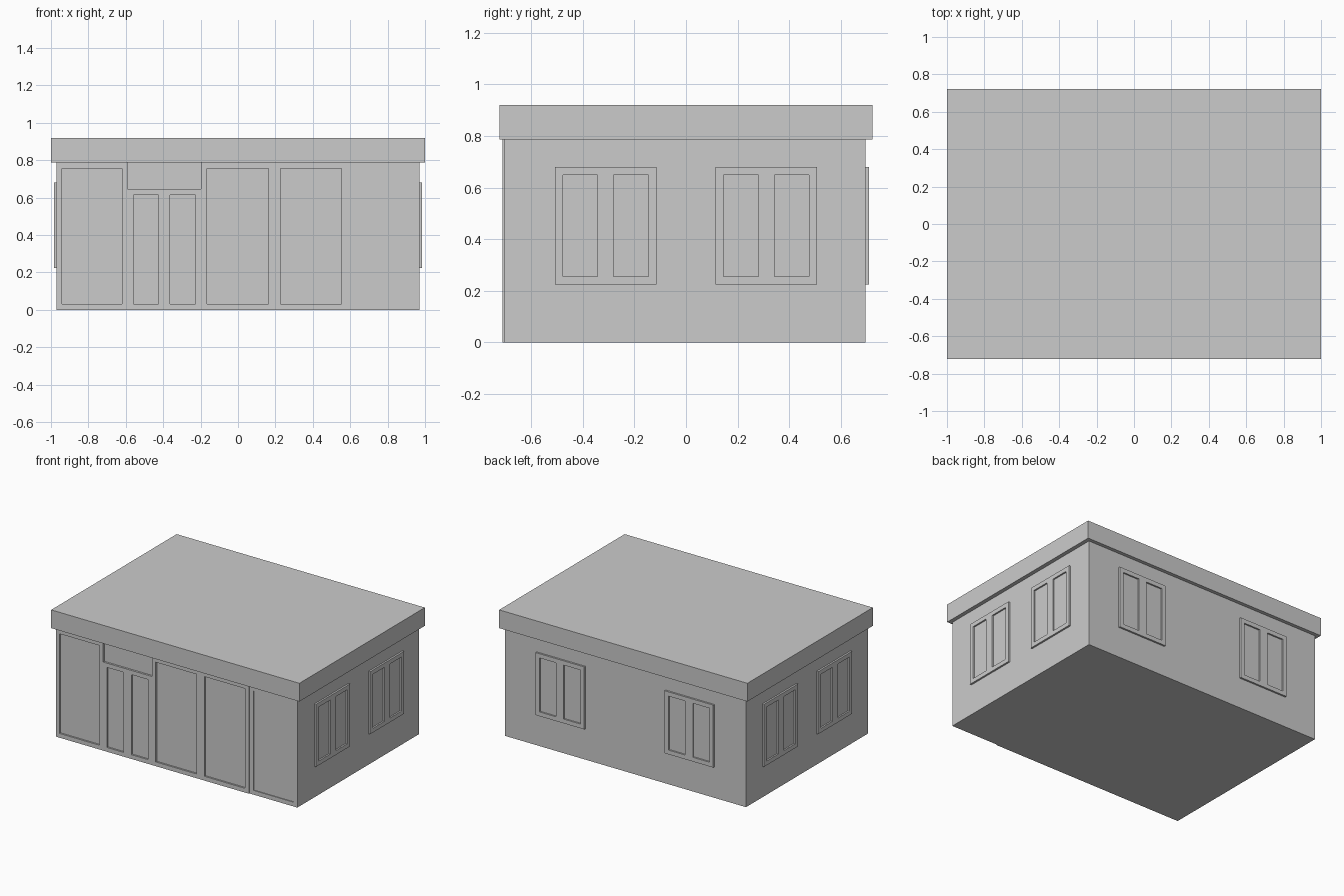
import bpy, bmesh, math
from mathutils import Matrix

if "Cube" in bpy.data.objects:
    bpy.data.objects.remove(bpy.data.objects["Cube"])


def box(name, x0, x1, y0, y1, z0, z1, matrix=Matrix()):
    bm = bmesh.new()
    bmesh.ops.create_cube(bm, size=1)
    for v in bm.verts:
        v.co.x = x1 if v.co.x > 0 else x0
        v.co.y = y1 if v.co.y > 0 else y0
        v.co.z = z1 if v.co.z > 0 else z0
    bm.transform(matrix)
    me = bpy.data.meshes.new(name)
    bm.to_mesh(me)
    bm.free()
    ob = bpy.data.objects.new(name, me)
    bpy.context.collection.objects.link(ob)
    return ob


def framed(name, x0, x1, z0, z1, wall, depth, panes=1, matrix=Matrix()):
    """Frame standing proud of the wall plane y = -wall, with recessed glass."""
    m = 0.031
    xs = [x0, x0 + m, x1 - m, x1]
    if panes == 2:
        mid = (x0 + x1) / 2
        xs[2:2] = [mid - m, mid + m]
    zs = [z0, z0 + m, z1 - m, z1]
    bm = bmesh.new()
    grid = [[bm.verts.new((x, -wall, z)) for z in zs] for x in xs]
    for i in range(len(xs) - 1):
        if i % 2:   # opening column: glass in the middle cell
            box(name + "_glass", xs[i], xs[i + 1], -wall - 0.002, -wall + 0.003,
                zs[1], zs[2], matrix)
        for j in range(3):
            if i % 2 and j == 1:
                continue
            bm.faces.new((grid[i][j], grid[i + 1][j], grid[i + 1][j + 1], grid[i][j + 1]))
    # give the frame its thickness
    geo = bmesh.ops.extrude_face_region(bm, geom=bm.faces[:], use_keep_orig=True)
    for v in geo["geom"]:
        if isinstance(v, bmesh.types.BMVert):
            v.co.y -= depth
    bmesh.ops.recalc_face_normals(bm, faces=bm.faces[:])
    bm.transform(matrix)
    me = bpy.data.meshes.new(name)
    bm.to_mesh(me)
    bm.free()
    bpy.context.collection.objects.link(bpy.data.objects.new(name, me))


WX, WY = 0.971, 0.696

# main block and flat roof slab
box("walls", -WX, WX, -WY, WY, 0, 0.79)
box("roof", -1, 1, -0.722, 0.722, 0.787, 0.92)

# glazed front: full-height panels, a two-leaf door, a shallower end panel
framed("front_window", -WX, -0.59, 0, 0.788, WY, 0.014)
framed("front_door", -0.59, -0.197, 0, 0.645, WY, 0.014, 2)
framed("front_window", -0.197, 0.194, 0, 0.788, WY, 0.014)
framed("front_window", 0.196, 0.585, 0, 0.788, WY, 0.014)
framed("front_end_panel", 0.585, WX, 0, 0.788, WY, 0.008)

# two casement windows on each side wall and on the back wall
for name, turn, wall, offset in (("right_window", 90, WX, 0.311),
                                 ("left_window", -90, WX, 0.311),
                                 ("back_window", 180, WY, 0.52)):
    rot = Matrix.Rotation(math.radians(turn), 4, "Z")
    for c in (-offset, offset):
        framed(name, c - 0.196, c + 0.196, 0.225, 0.68, wall, 0.013, 2, rot)
